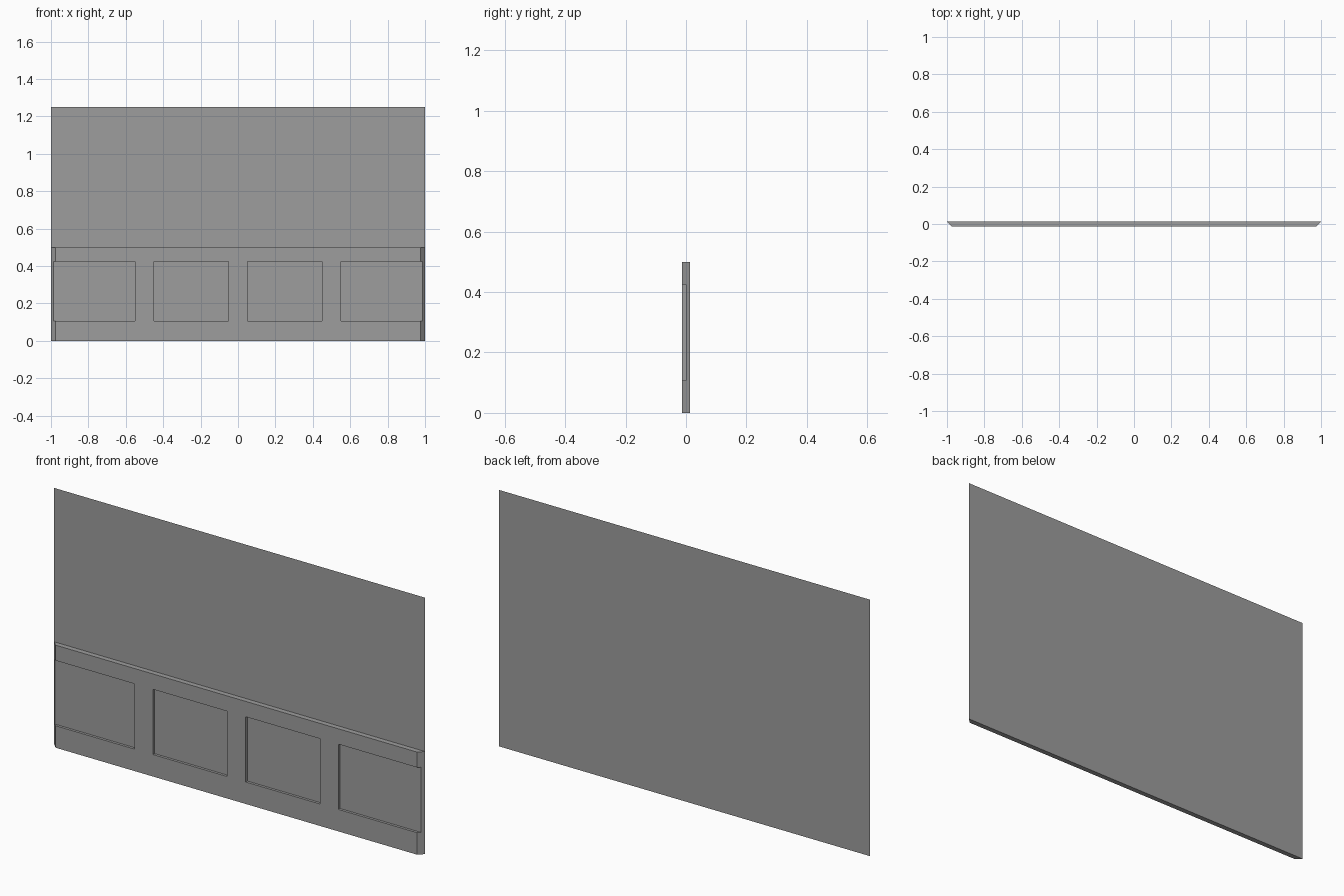
import bpy
import bmesh
import math
from mathutils import Vector

cube = bpy.data.objects.get("Cube")
if cube:
    bpy.data.objects.remove(cube, do_unlink=True)

BACK, FRONT, RECESS = 0.0125, -0.0125, 0.0
WALL_TOP = 1.25
COLUMNS = [-1, -0.55, -0.45, -0.05, 0.05, 0.45, 0.55, 1]
ROWS = [0, 0.107, 0.425, 0.5]

grey = bpy.data.materials.new("plain grey")
grey.use_nodes = True
colour = (0.34, 0.34, 0.34, 1)
grey.diffuse_color = colour
grey.node_tree.nodes["Principled BSDF"].inputs["Base Color"].default_value = colour


def add_face(bm, points, outward):
    """Add a polygon whose normal points along outward."""
    face = bm.faces.new([bm.verts.new(p) for p in points])
    face.normal_update()
    if face.normal.dot(Vector(outward)) < 0:
        face.normal_flip()


def finish(bm, name):
    """Weld, merge coplanar faces and make the object."""
    bmesh.ops.remove_doubles(bm, verts=bm.verts, dist=0.0001)
    bmesh.ops.dissolve_limit(bm, angle_limit=math.radians(1),
                             verts=bm.verts, edges=bm.edges)
    mesh = bpy.data.meshes.new(name)
    bm.to_mesh(mesh)
    bm.free()
    mesh.materials.append(grey)
    obj = bpy.data.objects.new(name, mesh)
    bpy.context.collection.objects.link(obj)


def depth(col, row):
    """Front surface of a cell: every other cell of the middle row is sunk."""
    return RECESS if row == 1 and col % 2 == 0 else FRONT


def edge_x(x, y):
    """Mitre the two outer ends at 45 degrees."""
    return math.copysign(1 - (BACK - y), x) if abs(x) == 1 else x


# Wall sheet
bm = bmesh.new()
add_face(bm, [(-1, BACK, 0), (1, BACK, 0), (1, BACK, WALL_TOP), (-1, BACK, WALL_TOP)],
         (0, -1, 0))
finish(bm, "wall_sheet")

# Wainscot with recessed panels
bm = bmesh.new()
last_col, last_row = len(COLUMNS) - 2, len(ROWS) - 2
for c in range(last_col + 1):
    for r in range(last_row + 1):
        y = depth(c, r)
        x0, x1 = edge_x(COLUMNS[c], y), edge_x(COLUMNS[c + 1], y)
        z0, z1 = ROWS[r], ROWS[r + 1]
        add_face(bm, [(x0, y, z0), (x1, y, z0), (x1, y, z1), (x0, y, z1)], (0, -1, 0))

        # Mitred ends
        for col, x, side in ((0, x0, -1), (last_col, x1, 1)):
            if c == col:
                add_face(bm, [(x, y, z0), (side, BACK, z0), (side, BACK, z1), (x, y, z1)],
                         (side, -1, 0))

        # Recess walls
        if y == RECESS:
            for col, x, inward in ((0, x0, 1), (last_col, x1, -1)):
                if c != col:
                    add_face(bm, [(x, FRONT, z0), (x, y, z0), (x, y, z1), (x, FRONT, z1)],
                             (inward, 0, 0))
            f0, f1 = edge_x(COLUMNS[c], FRONT), edge_x(COLUMNS[c + 1], FRONT)
            for z, inward in ((z0, 1), (z1, -1)):
                add_face(bm, [(f0, FRONT, z), (f1, FRONT, z), (x1, y, z), (x0, y, z)],
                         (0, 0, inward))

        # Top ledge and underside
        for row, z, up in ((0, z0, -1), (last_row, z1, 1)):
            if r == row:
                add_face(bm, [(x0, y, z), (x1, y, z), (COLUMNS[c + 1], BACK, z),
                              (COLUMNS[c], BACK, z)], (0, 0, up))
finish(bm, "wainscot")
